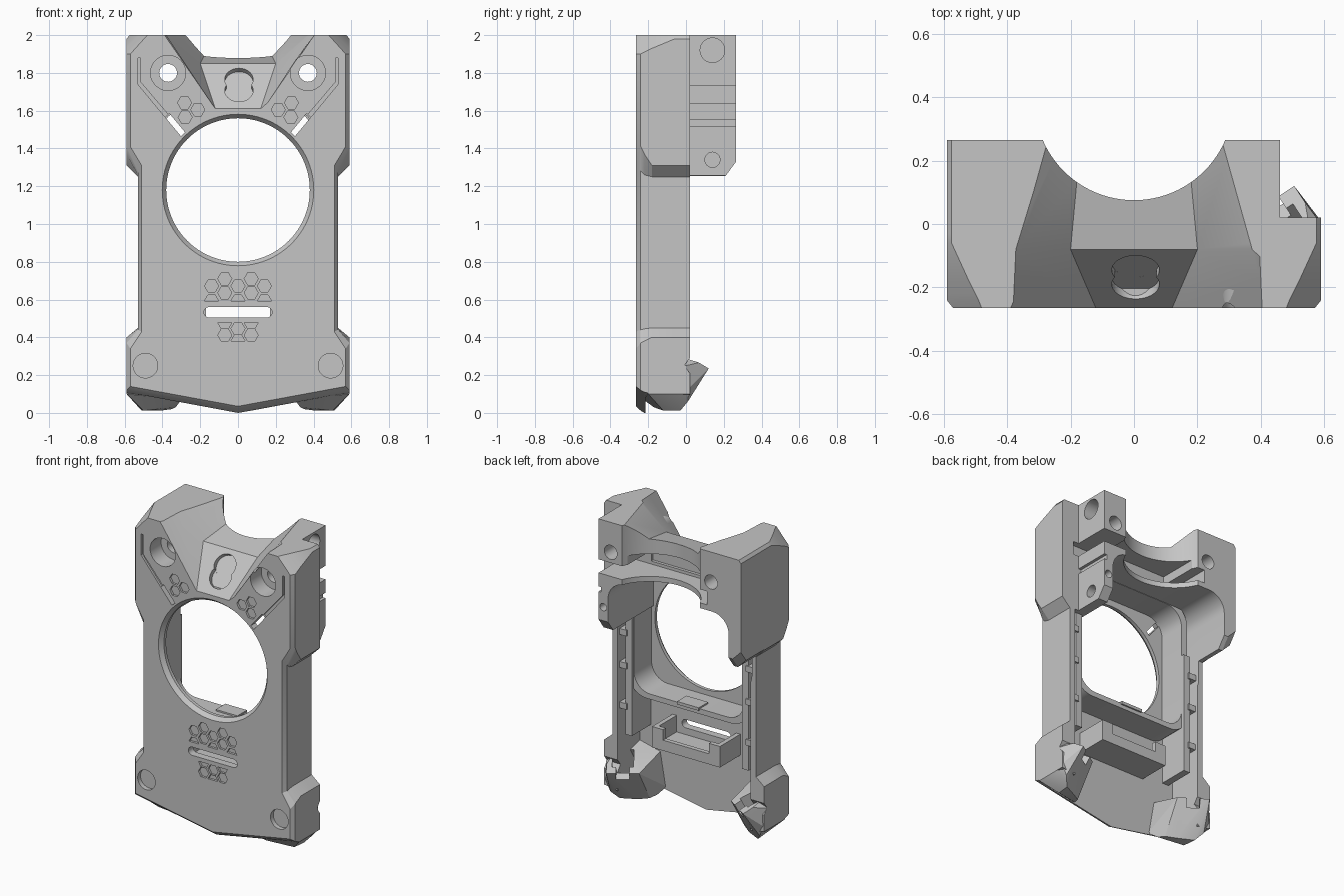
import bpy, bmesh, math
from mathutils import Vector, Matrix

if "Cube" in bpy.data.objects:
    bpy.data.objects.remove(bpy.data.objects["Cube"])

grey = bpy.data.materials.new("plain grey")
grey.use_nodes = True
grey.diffuse_color = (0.56, 0.56, 0.56, 1)
grey.node_tree.nodes["Principled BSDF"].inputs["Base Color"].default_value = (0.56, 0.56, 0.56, 1)


def finish(name, bm):
    bmesh.ops.recalc_face_normals(bm, faces=bm.faces)
    me = bpy.data.meshes.new(name)
    bm.to_mesh(me)
    bm.free()
    me.materials.append(grey)
    ob = bpy.data.objects.new(name, me)
    bpy.context.collection.objects.link(ob)
    return ob


def loft(name, sections):
    """Skin a list of (y, [(x, z), ...]) sections."""
    bm = bmesh.new()
    rings = [[bm.verts.new((x, y, z)) for x, z in pts] for y, pts in sections]
    n = len(rings[0])
    for a, b in zip(rings, rings[1:]):
        for i in range(n):
            bm.faces.new((a[i], a[(i + 1) % n], b[(i + 1) % n], b[i]))
    bm.faces.new(rings[0])
    bm.faces.new(rings[-1])
    return finish(name, bm)


def prism(name, pts, y0, y1):
    return loft(name, [(y0, pts), (y1, pts)])


def box(name, x0, x1, y0, y1, z0, z1):
    return prism(name, [(x0, z0), (x1, z0), (x1, z1), (x0, z1)], y0, y1)


def cyl(name, a, b, r, r2=None, seg=48):
    """Cylinder or cone from point a to point b."""
    a, b = Vector(a), Vector(b)
    bm = bmesh.new()
    m = Matrix.Translation((a + b) / 2) @ (b - a).to_track_quat('Z', 'Y').to_matrix().to_4x4()
    bmesh.ops.create_cone(bm, cap_ends=True, segments=seg, radius1=r, radius2=r if r2 is None else r2,
                          depth=(b - a).length, matrix=m)
    return finish(name, bm)


def hull(name, pts, s=1):
    """Convex solid around points, mirrored in x when s is -1."""
    bm = bmesh.new()
    out = bmesh.ops.convex_hull(bm, input=[bm.verts.new((s * p[0], p[1], p[2])) for p in pts])
    inner = [v for v in out["geom_interior"] if isinstance(v, bmesh.types.BMVert)]
    bmesh.ops.delete(bm, geom=inner, context='VERTS')
    return finish(name, bm)


def boolean(ob, tool, op='DIFFERENCE'):
    mod = ob.modifiers.new("bool", 'BOOLEAN')
    mod.operation, mod.solver, mod.object = op, 'EXACT', tool
    bpy.context.view_layer.objects.active = ob
    bpy.ops.object.modifier_apply(modifier=mod.name)
    bpy.data.objects.remove(tool)


def round_rect(x0, x1, z0, z1, r, seg=8):
    pts = []
    for cx, cz, k in ((x1 - r, z1 - r, 0), (x0 + r, z1 - r, 1), (x0 + r, z0 + r, 2), (x1 - r, z0 + r, 3)):
        for i in range(seg + 1):
            t = math.pi / 2 * (k + i / seg)
            pts.append((cx + r * math.cos(t), cz + r * math.sin(t)))
    return pts


def outline(low, edge, side, waist, flare, corner):
    """Symmetric shell outline at one depth."""
    half = [(0, low), (side, edge), (side, waist[0]), (side - .06, waist[1]),
            (side - .06, flare[0]), (side, flare[1]), (side, corner[1]), (corner[0], 2)]
    return half + [(-x, z) for x, z in reversed(half[1:])]


# Main shell with chamfered front edges and flared shoulders
body = loft("main_shell", [
    (-.265, outline(.035, .14, .57, (.34, .43), (1.31, 1.41), (.48, 1.90))),
    (-.24, outline(.012, .12, .59, (.37, .44), (1.28, 1.41), (.49, 1.90))),
    (-.22, outline(0, .11, .59, (.38, .445), (1.26, 1.37), (.50, 1.91))),
    (-.18, outline(0, .10, .59, (.40, .45), (1.25, 1.31), (.52, 1.93))),
    (-.06, outline(0, .10, .59, (.40, .45), (1.25, 1.31), (.575, 1.98))),
    (.02, outline(0, .10, .59, (.40, .45), (1.25, 1.31), (.575, 1.98)))])


# Rear mounting block, deeper on the model's right
def rear(low):
    return [(-.53, low), (.46, low), (.46, 2), (-.575, 2), (-.59, 1.98), (-.59, low + .06)]


boolean(body, loft("rear_block", [(-.03, rear(1.255)), (.21, rear(1.255)), (.265, rear(1.33))]), 'UNION')

# Hollow interior
boolean(body, box("cut", -.49, .49, -.215, .4, -.2, 1.256))
boolean(body, prism("cut", round_rect(-.50, .39, 1.0, 1.605, .12), -.215, .4))

# Vertical round clearance, rear slot and scoop at the top
boolean(body, cyl("cut", (0, .388, 1), (0, .388, 2.2), .313, seg=96))
boolean(body, box("cut", -.34, .50, -.02, .4, 1.64, 1.73))
boolean(body, box("cut", -.27, .27, -.04, .4, 1.66, 1.79))
boolean(body, box("cut", .44, .47, .021, .4, 1.515, 1.55))


def scoop(y, w, z, t):
    return (y, [(-w, z), (w, z), (t, 2.05), (-t, 2.05)])


boolean(body, loft("cut", [scoop(-.30, .105, 1.565, .44), scoop(-.08, .2, 1.85, .43), scoop(.35, .16, 1.93, .31)]))

# Large round window with chamfered rim
boolean(body, cyl("cut", (0, -.3, 1.18), (0, -.1, 1.18), .38, seg=96))
boolean(body, cyl("cut", (0, -.27, 1.18), (0, -.235, 1.18), .405, .378, seg=96))

# Long rounded slot
boolean(body, prism("cut", round_rect(-.18, .18, .505, .56, .027), -.3, -.1))

for s in (1, -1):
    # Screw holes, magnet pockets, grooves and slits
    boolean(body, cyl("cut", (s * .37, -.3, 1.80), (s * .37, -.15, 1.80), .093))
    boolean(body, cyl("cut", (s * .37, -.3, 1.80), (s * .37, .4, 1.80), .047, seg=32))
    boolean(body, cyl("cut", (s * .49, -.3, .25), (s * .49, -.235, .25), .065))
    groove = [(.53, 1.88), (.53, 1.74), (.385, 1.565), (.37, 1.58), (.515, 1.75), (.515, 1.88)]
    slit = [(.385, 1.565), (.302, 1.465), (.28, 1.485), (.363, 1.585)]
    boolean(body, prism("cut", [(s * x, z) for x, z in groove], -.3, -.25))
    boolean(body, prism("cut", [(s * x, z) for x, z in slit], -.3, -.1))
    # Notch in the side wall above each foot
    notch = [(x, y, z) for x in (.4, .7) for y, z in ((-.01, .25), (.05, .33), (.05, .17))]
    boolean(body, hull("cut", notch, s))

# Side and rear holes of the mounting block
boolean(body, cyl("cut", (.36, .14, 1.92), (.5, .14, 1.92), .065))
boolean(body, cyl("cut", (.40, .14, 1.34), (.5, .14, 1.34), .04))
boolean(body, cyl("cut", (.425, .12, 1.42), (.425, .3, 1.42), .025, seg=24))

# Plain oval recess on the sloped panel
normal = Vector((0, -.79, .61))
for y, z in ((-.145, 1.765), (-.19, 1.707)):
    p = Vector((0.005, y, z))
    boolean(body, cyl("cut", p + normal * .2, p - normal * .03, .075))

# Shallow hexagon pattern, trimmed to flat bands
H = .037


def hexagon(cx, cz, keep="all"):
    pts = [(cx + H * math.cos(k * math.pi / 3), cz + H * math.sin(k * math.pi / 3)) for k in range(6)]
    pts = {"all": pts, "top": pts[:4], "bottom": [pts[0]] + pts[3:]}[keep]
    boolean(body, prism("cut", pts, -.3, -.25))


for x in (-.07, .07):
    for z in (.71, .635, .412):
        hexagon(x, z)
    hexagon(x, .478, "bottom")
for x in (-.14, 0, .14):
    hexagon(x, .672)
    hexagon(x, .593, "top")
hexagon(0, .446)
hexagon(0, .38, "top")
for s in (1, -1):
    for x, z in ((.283, 1.642), (.213, 1.605), (.28, 1.565)):
        hexagon(s * x, z)

# Inner frame around the window
frame = prism("window_frame", round_rect(-.45, .45, .73, 1.64, .14), -.225, -.03)
boolean(frame, prism("cut", round_rect(-.405, .405, .765, 1.603, .12), -.4, .1))
parts = [body, frame]

# Shelf and cable tray
parts.append(box("shelf_tab", -.08, .08, -.12, -.02, .755, .775))
parts.append(box("tray_floor", -.25, .25, -.22, -.01, .43, .46))
parts.append(box("tray_lip", -.25, .25, -.03, 0, .43, .50))

# Foot axes: along the clip plate, up its tilted face, and inward through it
along = Vector((-.83, -.55, 0))
up = Vector((-.25, .37, .89))
inward = Vector((.49, -.74, .45))
corner = Vector((.505, .12, .235))


def foot_box(a, u, d, s):
    return hull("cut", [corner + along * i + up * j + inward * k for i in a for j in u for k in d], s)


for s, side in ((1, "left"), (-1, "right")):
    def span(a, b):
        return sorted((s * a, s * b))
    parts.append(box("tray_end_" + side, *span(.22, .25), -.22, 0, .43, .57))
    parts.append(box("tray_hook_" + side, *span(.17, .25), -.03, 0, .43, .57))
    # Side rails with clips
    parts.append(box("side_rail_" + side, *span(.407, .455), -.22, -.01, .46, 1.28))
    for i, z in enumerate((.63, .9, 1.12)):
        parts.append(box("rail_clip_%s_%d" % (side, i + 1), *span(.44, .495), -.06, 0, z, z + .04))

    # Lower corner foot: cup with a tilted, notched clip plate
    rim = [corner, corner + along * .2, corner + inward * .07, corner + along * .2 + inward * .07]
    pts = [(.30, -.225, .07), (.33, -.17, .03), (.35, -.12, .02), (.50, -.12, .012), (.41, -.08, .012),
           (.51, -.03, .012), (.59, -.2, .10), (.59, -.03, .10), (.585, .015, .13), (.55, .01, .06),
           (.59, .0, .25), (.59, -.225, .36), (.34, -.225, .30), (.33, -.08, .15)]
    foot = hull("corner_foot_" + side, pts + rim, s)
    boolean(foot, foot_box((.035, .165), (-.15, .4), (.05, .20), s))
    boolean(foot, foot_box((.06, .14), (-.06, .3), (-.1, .1), s))
    parts.append(foot)

# Crisp edges with smooth rounds
bpy.ops.object.select_all(action='DESELECT')
for ob in parts:
    ob.select_set(True)
bpy.context.view_layer.objects.active = body
bpy.ops.object.shade_smooth_by_angle(angle=math.radians(25))
